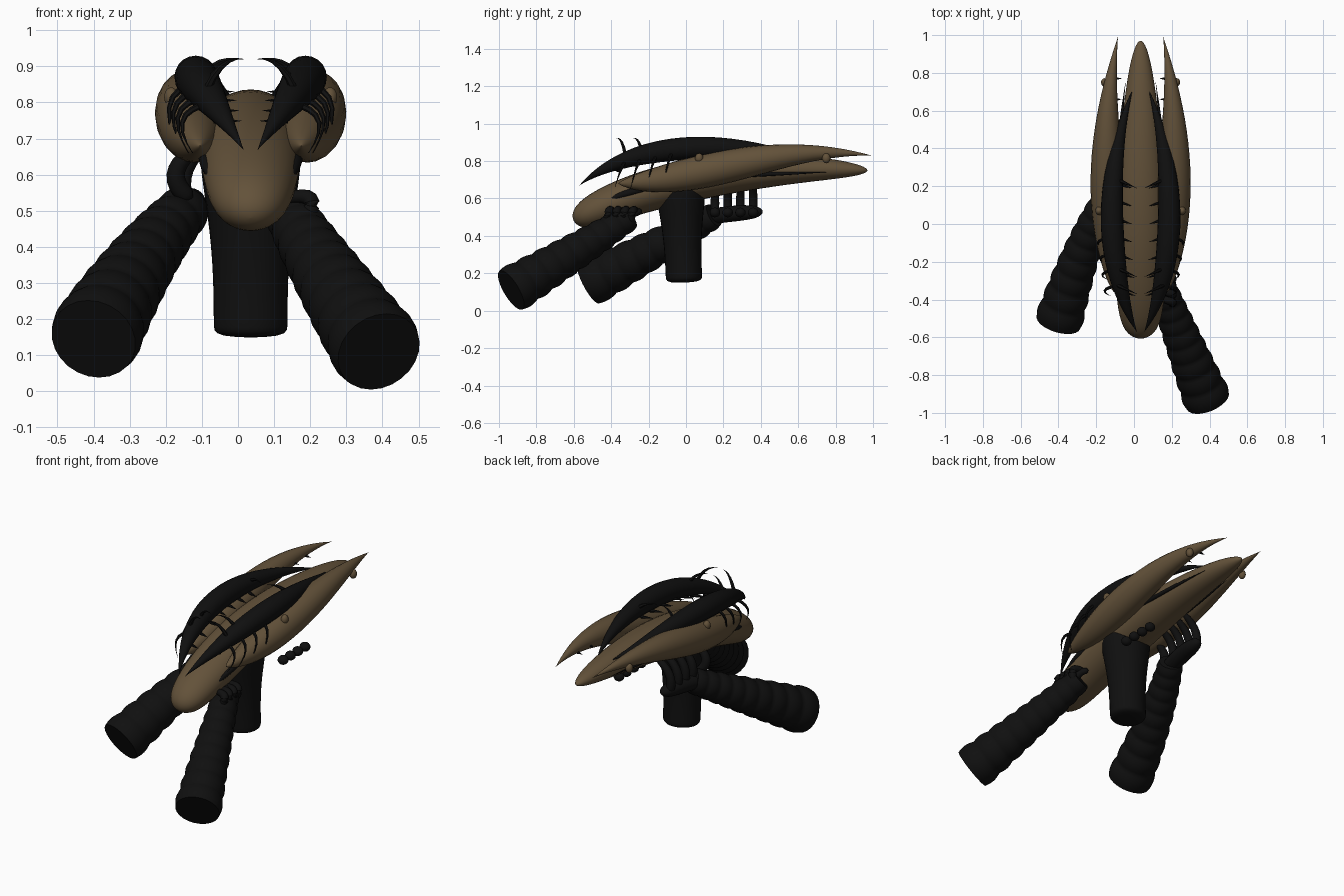
import bpy, bmesh
from math import sin, cos, pi, radians, sqrt
from mathutils import Vector

old_cube = bpy.data.objects.get("Cube")
if old_cube:
    bpy.data.objects.remove(old_cube, do_unlink=True)

CENTRE = .035  # x of the body's own mirror plane


def material(name, colour):
    mat = bpy.data.materials.new(name)
    mat.use_nodes = True
    mat.diffuse_color = (*colour, 1)
    shader = mat.node_tree.nodes["Principled BSDF"]
    shader.inputs["Base Color"].default_value = (*colour, 1)
    shader.inputs["Roughness"].default_value = .7
    return mat


BROWN = material("brown shell", (.125, .084, .042))
BLACK = material("black flesh", (.005, .005, .005))


def finish(name, bm, mat):
    mesh = bpy.data.meshes.new(name)
    bm.to_mesh(mesh)
    bm.free()
    mesh.materials.append(mat)
    part = bpy.data.objects.new(name, mesh)
    bpy.context.collection.objects.link(part)
    bpy.ops.object.select_all(action='DESELECT')
    part.select_set(True)
    bpy.context.view_layer.objects.active = part
    bpy.ops.object.shade_smooth_by_angle(angle=radians(45))


def bezier(controls, t):
    points = [Vector(c) for c in controls]
    while len(points) > 1:
        points = [a.lerp(b, t) for a, b in zip(points, points[1:])]
    return points[0]


def sweep(name, controls, mat, width, flat=1, arc=(0, 1), lean=1, blunt=0,
          ridges=0, sides=20, steps=32):
    """Sweep an ellipse along a Bezier path; its size follows part of a sine arch.

    arc picks the part of the arch, lean shifts it, blunt rounds off both ends.
    """
    bm = bmesh.new()
    ts = [(1 - cos(pi * i / steps)) / 2 for i in range(steps + 1)]
    if ridges:
        ts = [i / steps for i in range(steps + 1)]
    path = [bezier(controls, t) for t in ts]
    chord = (path[-1] - path[0]).normalized()
    reference = Vector((0, 1, 0)) if abs(chord.z) > .8 else Vector((0, 0, 1))
    rings = []
    for i, (t, point) in enumerate(zip(ts, path)):
        tangent = (path[min(i + 1, steps)] - path[max(i - 1, 0)]).normalized()
        across = tangent.cross(reference).normalized()
        up = across.cross(tangent)
        size = width * sin(pi * (arc[0] + (arc[1] - arc[0]) * t ** lean))
        if blunt:
            size *= sqrt(1 - abs(2 * t - 1) ** blunt)
        size *= 1 + .09 * abs(sin(pi * ridges * t))
        size = max(size, .001)
        rings.append([bm.verts.new(point + size * (across * cos(a) + up * flat * sin(a)))
                      for a in (2 * pi * k / sides for k in range(sides))])
    for ring, following in zip(rings, rings[1:]):
        for k in range(sides):
            n = (k + 1) % sides
            bm.faces.new((ring[k], ring[n], following[n], following[k]))
    bm.faces.new(reversed(rings[0]))
    bm.faces.new(rings[-1])
    bmesh.ops.recalc_face_normals(bm, faces=bm.faces)
    finish(name, bm, mat)


def spine(name, controls, width):
    sweep(name, controls, BLACK, width, arc=(.5, 1), sides=6, steps=8)


def finger(name, controls, width):
    sweep(name, controls, BLACK, width, arc=(.4, .75), blunt=12, sides=10, steps=14)


def ball(name, place, size, mat):
    bm = bmesh.new()
    bmesh.ops.create_uvsphere(bm, u_segments=14, v_segments=10, radius=1)
    bmesh.ops.scale(bm, vec=Vector(size), verts=bm.verts)
    bmesh.ops.translate(bm, vec=Vector(place), verts=bm.verts)
    finish(name, bm, mat)


# Central body with a blunt snout and a narrowing tail
sweep("body", [(CENTRE, -.6, .48), (CENTRE, 0, .8), (CENTRE, .97, .75)], BROWN,
      width=.14, flat=.8, arc=(.25, .9), blunt=12, sides=28, steps=40)

# Grip under the body
sweep("grip", [(CENTRE, -.01, .15), (CENTRE, -.03, .67)], BLACK,
      width=.14, flat=.95, arc=(.26, .5), lean=3, blunt=40, sides=28)

for side, label in ((1, "left"), (-1, "right")):
    def mirrored(*controls):
        return [(CENTRE + side * x, y, z) for x, y, z in controls]

    # Swept shell horn
    sweep(label + "_horn", mirrored((.14, -.36, .68), (.17, .1, .7), (.22, .5, .9),
                                    (.12, .99, .83)), BROWN, width=.09, lean=.7)

    # Arched blade above the back
    sweep(label + "_blade", mirrored((.02, -.57, .67), (.16, -.3, .9), (.22, .2, .92),
                                     (.04, .72, .8)), BLACK, width=.06)

    # Dark streaks along the flank
    sweep(label + "_front_streak", mirrored((.1, -.46, .57), (.13, -.3, .65), (.13, -.1, .67)),
          BLACK, width=.02, sides=10, steps=12)
    sweep(label + "_rear_streak", mirrored((.13, .05, .71), (.13, .35, .73), (.08, .75, .74)),
          BLACK, width=.012, sides=10, steps=12)

    # Short ribs pointing in over the spine
    for i in range(7):
        y = .2 - .095 * i
        back = max(0, -y - .1)
        x, z = .1 - .07 * back, .83 - .3 * back
        spine(f"{label}_inner_rib_{i + 1}",
              mirrored((x + .02, y + .015, z), (x - .02, y, z), (x - .055, y - .01, z)), .009)

    # Thin hooks hanging from the blade to the horn
    for i in range(4):
        y, x, z = -.35 + .085 * i, .14 + .012 * i, .79 + .018 * i
        spine(f"{label}_hook_{i + 1}",
              mirrored((x, y + .02, z), (x + .09, y, z - .03), (x + .02, y - .03, .66)), .009)

    # Curled spikes rising over the blade
    for i, (y, z) in enumerate(((-.34, .81), (-.25, .82), (.22, .87))):
        spine(f"{label}_spike_{i + 1}",
              mirrored((.13, y + .02, z), (.09, y, .93), (.02, y - .03, .92)), .011)

    # Nodules on the horn
    for i, (x, y) in enumerate(((.19, .75), (.2, .56), (.22, .07))):
        ball(f"{label}_nodule_{i + 1}", mirrored((x, y, .815))[0], (.02, .022, .027), BROWN)

    # Thorns on the inner edge of the horn
    for i in range(4):
        y = .44 + .11 * i
        spine(f"{label}_thorn_{i + 1}", mirrored((.15, y, .83), (.1, y, .825)), .009)

# Ribbed arms ending in flared stumps
arms = {"left_arm": [(.39, -.935, .11), (.23, -.55, .34), (.14, -.3, .5)],
        "right_arm": [(-.4, -.52, .145), (-.27, -.08, .38), (-.14, .15, .51)]}
for name, controls in arms.items():
    sweep(name, controls, BLACK, width=.12, arc=(.5, .82), lean=.5, ridges=9,
          sides=24, steps=72)

# Left hand closed against the body
ball("left_palm", (.165, -.365, .47), (.06, .075, .065), BLACK)
for i in range(4):
    y = -.42 + .042 * i
    finger(f"left_finger_{i + 1}", [(.18, y, .46), (.25, y, .57), (.12, y + .03, .53)], .022)
finger("left_thumb", [(.15, -.34, .48), (.18, -.28, .53), (.13, -.24, .53)], .022)

# Right hand reaching under the body, fingertips showing on the far side
sweep("right_palm", [(-.17, .06, .49), (-.14, .2, .52), (-.13, .41, .53)], BLACK,
      width=.05, flat=.85, arc=(.3, .7), blunt=6)
for i in range(4):
    y = .155 + .068 * i
    finger(f"right_finger_{i + 1}", [(-.14, y, .51), (-.19, y, .63), (-.06, y, .7)], .024)
    ball(f"right_fingertip_{i + 1}", (.185, y, .525), (.03, .028, .026), BLACK)
finger("right_thumb", [(-.13, .08, .53), (-.22, .05, .6), (-.12, .06, .67)], .026)
